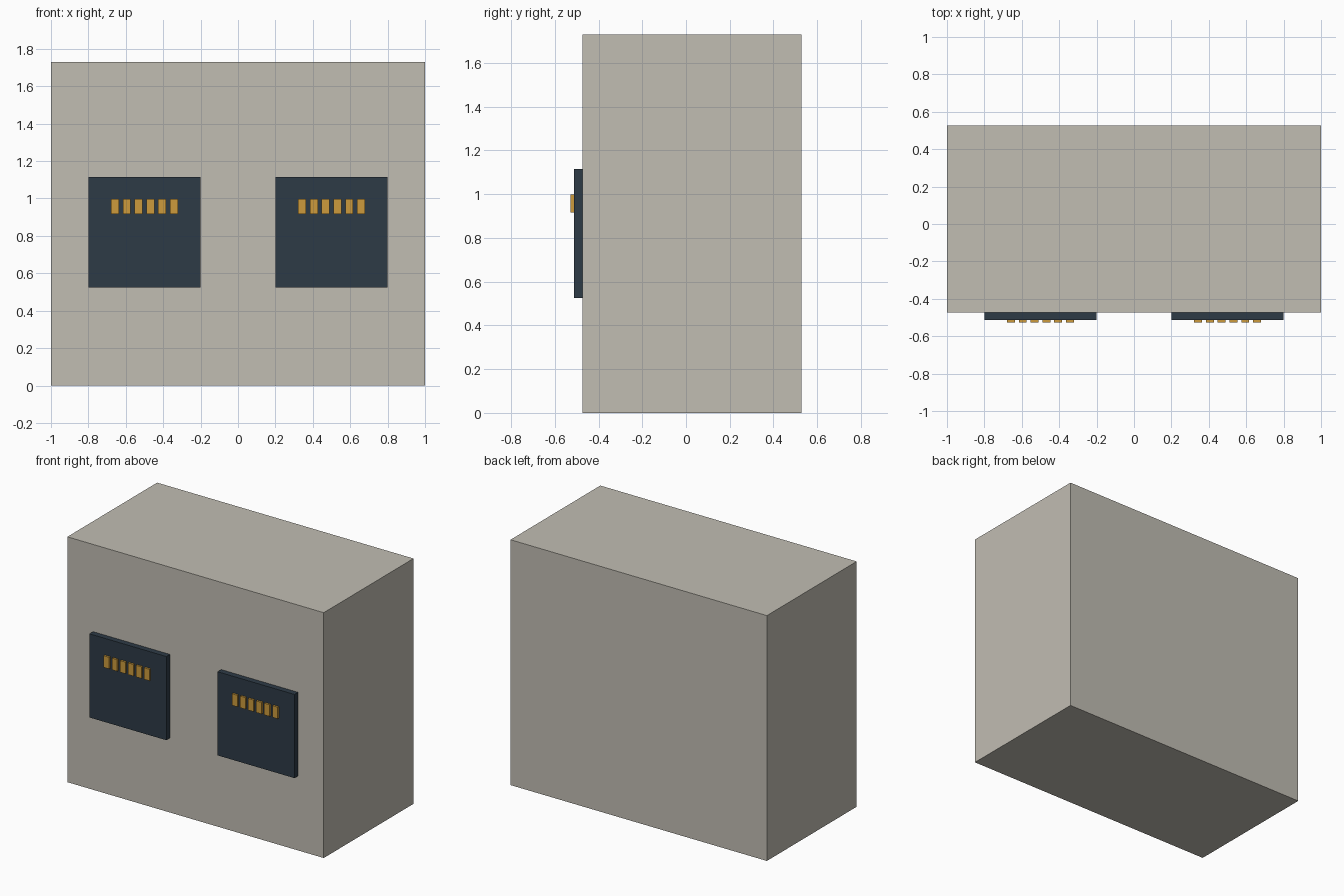
import bpy

cube = bpy.data.objects.get("Cube")
if cube:
    bpy.data.objects.remove(cube, do_unlink=True)


def material(name, r, g, b):
    mat = bpy.data.materials.new(name)
    mat.use_nodes = True
    mat.diffuse_color = (r, g, b, 1)
    mat.node_tree.nodes["Principled BSDF"].inputs["Base Color"].default_value = (r, g, b, 1)
    return mat


def box(name, low, high, mat):
    """Axis-aligned box between two opposite corners."""
    centre = [(a + b) / 2 for a, b in zip(low, high)]
    size = [b - a for a, b in zip(low, high)]
    bpy.ops.mesh.primitive_cube_add(size=1, location=centre)
    obj = bpy.context.object
    obj.name = name
    obj.scale = size
    bpy.ops.object.transform_apply(location=False, rotation=False, scale=True)
    obj.data.materials.append(mat)
    return obj


stone = material("warm_grey", 0.535, 0.51, 0.45)
slate = material("dark_slate", 0.027, 0.043, 0.062)
gold = material("gold", 0.61, 0.33, 0.046)

FRONT = -0.473          # front face of the body
PANEL_FRONT = -0.513    # front face of the panels
CONTACT_FRONT = -0.527  # front face of the contacts

# Main block
box("body", (-1, FRONT, 0), (1, 0.527, 1.73), stone)

# Two panels, each with a row of six contacts
for side, cx in (("right", -0.5), ("left", 0.5)):
    box(f"panel_{side}", (cx - 0.3, PANEL_FRONT, 0.525),
        (cx + 0.3, FRONT, 1.115), slate)
    for i in range(6):
        x = cx + (i - 2.5) * 0.063
        box(f"contact_{side}_{i + 1}", (x - 0.021, CONTACT_FRONT, 0.916),
            (x + 0.021, PANEL_FRONT, 0.998), gold)
